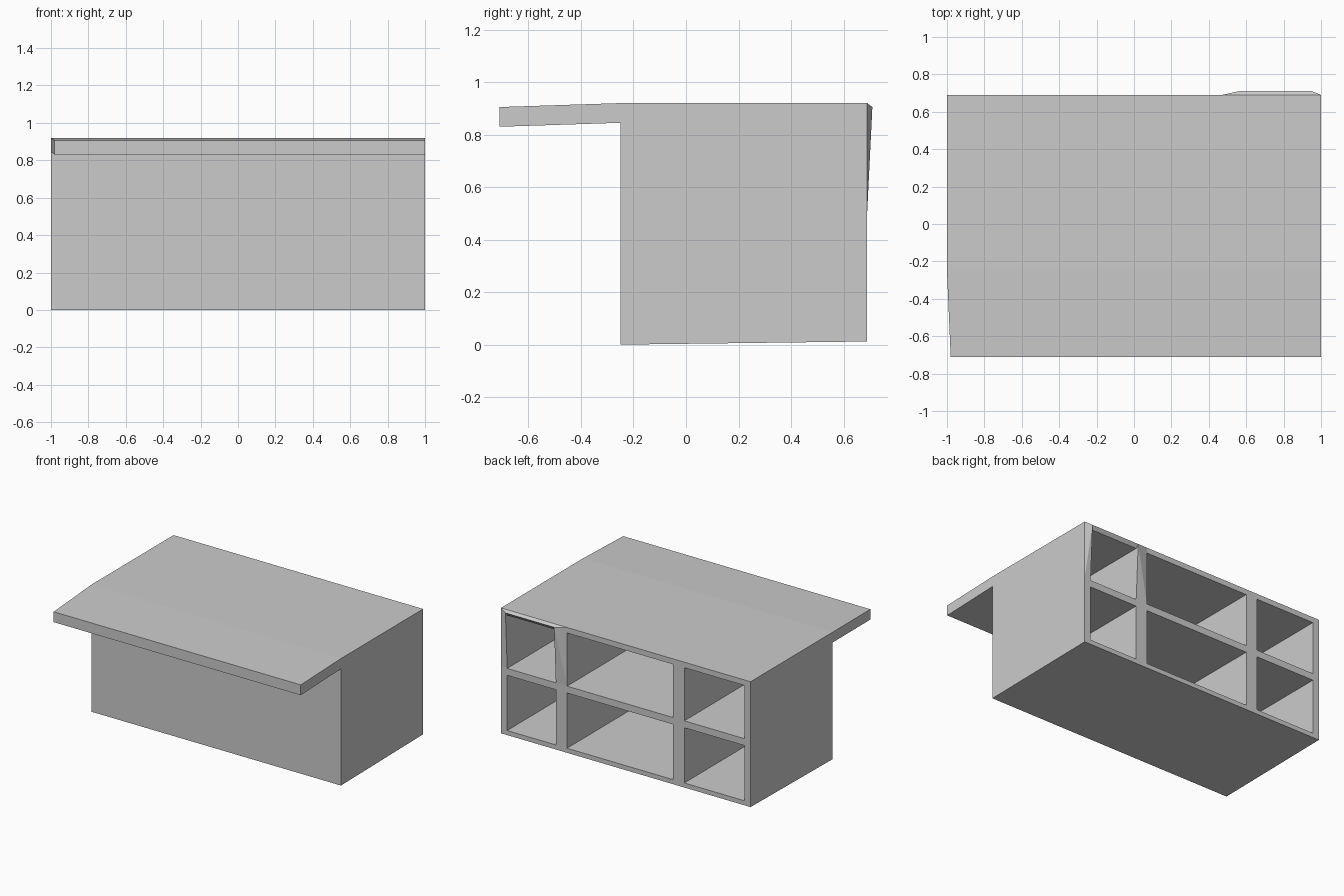
import bpy, bmesh

if "Cube" in bpy.data.objects:
    bpy.data.objects.remove(bpy.data.objects["Cube"])


def new_object(name, bm):
    bmesh.ops.recalc_face_normals(bm, faces=bm.faces)
    mesh = bpy.data.meshes.new(name)
    bm.to_mesh(mesh)
    bm.free()
    obj = bpy.data.objects.new(name, mesh)
    bpy.context.collection.objects.link(obj)
    return obj


def add_hull(bm, points):
    verts = [bm.verts.new(p) for p in points]
    bmesh.ops.convex_hull(bm, input=verts)


# Counter: side profile (y, z) extruded across the width
FRONT, BACK = -0.25, 0.69
profile = [(-0.71, 0.83), (FRONT, 0.845), (FRONT, 0.0), (BACK, 0.012),
           (BACK, 0.92), (FRONT, 0.92), (-0.71, 0.905)]
bm = bmesh.new()
face = bm.faces.new([bm.verts.new((-1, y, z)) for y, z in profile])
ext = bmesh.ops.extrude_face_region(bm, geom=[face])
moved = [g for g in ext["geom"] if isinstance(g, bmesh.types.BMVert)]
bmesh.ops.translate(bm, verts=moved, vec=(2, 0, 0))
bmesh.ops.bisect_plane(bm, geom=bm.verts[:] + bm.edges[:] + bm.faces[:],
                       plane_co=(0, FRONT, 0), plane_no=(0, 1, 0))
# Overhang narrows slightly on the left
for v in bm.verts:
    if v.co.y < -0.7 and v.co.x < 0:
        v.co.x = -0.98
counter = new_object("counter", bm)

# Six open bays cut into the back: three columns, two rows
bm = bmesh.new()
columns = [(-0.95, -0.47), (-0.38, 0.47), (0.56, 0.95)]
rows = [(0.045, 0.445), (0.495, 0.88)]
for x0, x1 in columns:
    for z0, z1 in rows:
        add_hull(bm, [(x, y, z) for x in (x0, x1)
                      for y in (FRONT + 0.04, BACK + 0.1) for z in (z0, z1)])
cutter = new_object("bay_cutter", bm)
cutter.hide_render = True

mod = counter.modifiers.new("bays", 'BOOLEAN')
mod.operation = 'DIFFERENCE'
mod.solver = 'EXACT'
mod.object = cutter
bpy.context.view_layer.objects.active = counter
bpy.ops.object.modifier_apply(modifier=mod.name)
bpy.data.objects.remove(cutter)

# Raised lip around the upper right bay
bm = bmesh.new()
inner = (0.56, 0.95)
outer = (0.47, 1.0)
add_hull(bm, [(x, BACK, 0.92) for x in outer] +
             [(x, 0.71, 0.905) for x in inner] +
             [(x, BACK, 0.88) for x in inner])
for xi, xo in zip(inner, outer):
    add_hull(bm, [(xo, BACK, 0.92), (xo, BACK, 0.5), (xi, BACK, 0.5),
                  (xi, BACK, 0.905), (xi, 0.71, 0.905)])
new_object("bay_lip", bm)
